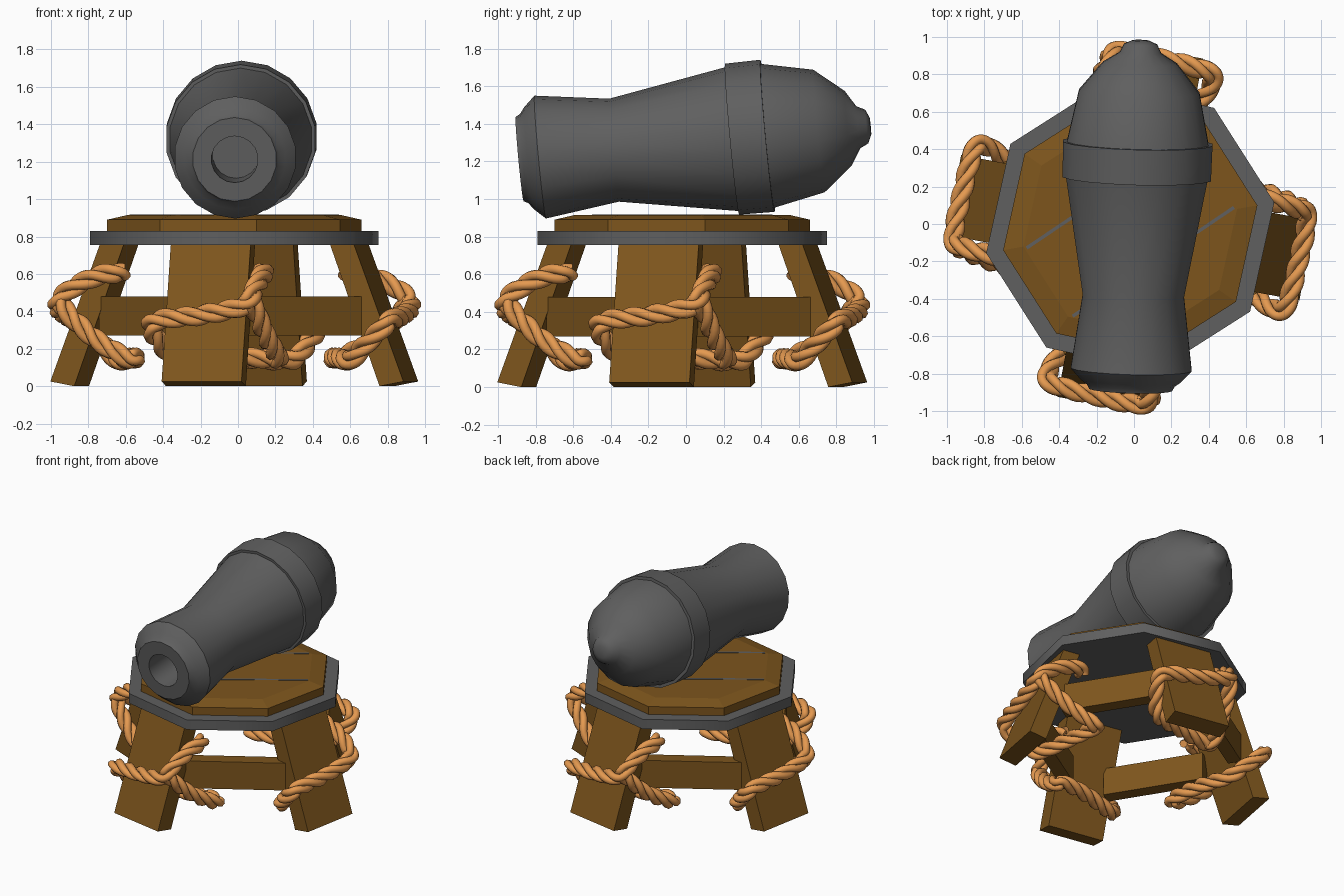
import bpy, bmesh, math
from mathutils import Vector, Matrix

if "Cube" in bpy.data.objects:
    bpy.data.objects.remove(bpy.data.objects["Cube"])

def material(name, rgb):
    m = bpy.data.materials.new(name)
    m.diffuse_color = (*rgb, 1)
    m.use_nodes = True
    m.node_tree.nodes["Principled BSDF"].inputs["Base Color"].default_value = m.diffuse_color
    return m

IRON = material("dark iron", (0.115, 0.115, 0.115))
WOOD = material("brown wood", (0.205, 0.091, 0.012))
ROPE = material("tan rope", (0.78, 0.32, 0.08))
CENTRE = Vector((-0.02, -0.02, 0))

def activate(ob):
    bpy.ops.object.select_all(action='DESELECT')
    ob.select_set(True)
    bpy.context.view_layer.objects.active = ob

def add(name, bm, mat, smooth=0):
    bmesh.ops.recalc_face_normals(bm, faces=bm.faces)
    me = bpy.data.meshes.new(name)
    bm.to_mesh(me)
    bm.free()
    ob = bpy.data.objects.new(name, me)
    bpy.context.collection.objects.link(ob)
    me.materials.append(mat)
    if smooth:
        activate(ob)
        bpy.ops.object.shade_smooth_by_angle(angle=math.radians(smooth))
    return ob

def lathe(profile, sides, start=0.0):
    """Revolve (height, radius) points around z."""
    bm = bmesh.new()
    rings = []
    for h, r in profile:
        if r == 0:
            rings.append([bm.verts.new((0, 0, h))] * sides)
        else:
            rings.append([bm.verts.new((r * math.cos(start + math.tau * i / sides),
                                        r * math.sin(start + math.tau * i / sides), h))
                          for i in range(sides)])
    for a, b in zip(rings, rings[1:]):
        for i in range(sides):
            j = (i + 1) % sides
            bm.faces.new(list(dict.fromkeys((a[i], a[j], b[j], b[i]))))
    return bm

def box(name, size, matrix, mat):
    bm = bmesh.new()
    bmesh.ops.create_cube(bm, size=1)
    bm.transform(matrix @ Matrix.Diagonal((*size, 1)))
    return add(name, bm, mat)

# Cannon barrel, lathed with a hollow bore and tilted up towards the breech
barrel = lathe([(.25, 0), (.25, .125), (0, .125), (0, .225), (.025, .238), (.05, .272),
                (.11, .328), (.505, .275), (1.135, .384), (1.135, .403), (1.325, .406),
                (1.325, .384), (1.60, .327), (1.755, .2), (1.81, .112), (1.855, .09),
                (1.875, .045), (1.875, 0)], 18, math.pi / 2)
axis = Vector((0.029, 1, 0.0936)).to_track_quat('Z', 'Y').to_matrix().to_4x4()
barrel.transform(Matrix.Translation((-0.018, -0.885, 1.2125)) @ axis)
add("cannon_barrel", barrel, IRON, 45)

# Octagonal platform: iron plate with a chamfered wooden deck
TURN = math.radians(10)
for name, profile, mat, smooth in (
        ("iron_plate", [(.755, 0), (.755, .782), (.83, .782), (.83, 0)], IRON, 50),
        ("wooden_deck", [(.828, 0), (.828, .69), (.89, .69), (.915, .58), (.915, 0)], WOOD, 0)):
    bm = lathe(profile, 8, TURN)
    bm.transform(Matrix.Translation(CENTRE))
    add(name, bm, mat, smooth)

# Dark seams between the deck planks
for side, label in ((1, "left"), (-1, "right")):
    m = Matrix.Translation(CENTRE) @ Matrix.Rotation(math.radians(34), 4, 'Z')
    box(f"deck_seam_{label}", (1.04, .018, .008),
        m @ Matrix.Translation((0, .22 * side, .9135)), IRON)

# Splayed legs: side profile (radius, height) extruded across the width
LEG = [(.83, 0), (.96, .025), (.69, .76), (.56, .76)]
HALF = .217
LEG_TURN = math.radians(-10.5)          # relative to the four main directions

def leg_matrix(i):
    return Matrix.Translation(CENTRE) @ Matrix.Rotation(
        -math.pi / 2 + LEG_TURN + i * math.pi / 2, 4, 'Z')

NAMES = ["front", "right", "back", "left"]
for i, n in enumerate(NAMES):
    bm = bmesh.new()
    near = [bm.verts.new((r, -HALF, z)) for r, z in LEG]
    far = [bm.verts.new((r, HALF, z)) for r, z in LEG]
    bm.faces.new(near)
    bm.faces.new(far)
    for k in range(4):
        j = (k + 1) % 4
        bm.faces.new((near[k], near[j], far[j], far[k]))
    bm.transform(leg_matrix(i))
    add(f"{n}_leg", bm, WOOD)

# Braces joining neighbouring legs
for i, n in enumerate(NAMES):
    a = leg_matrix(i) @ Vector((.66, .17, .375))
    b = leg_matrix(i + 1) @ Vector((.71, -.17, .375))
    d = b - a
    m = Matrix.Translation((a + b) / 2) @ Matrix.Rotation(math.atan2(d.y, d.x), 4, 'Z')
    box(f"{n}_brace", (d.length, .10, .21), m, WOOD)

# Rope path round a leg: (sideways, outward, height)
PATH = [(.13, .59, .60), (.16, .64, .605), (.14, .76, .58), (.10, .90, .50), (.05, .945, .43),
        (-.18, .90, .38), (-.40, .84, .355), (-.445, .79, .31), (-.38, .69, .21),
        (-.30, .62, .14), (-.05, .56, .15), (.19, .53, .15), (.235, .57, .15),
        (.18, .74, .25), (.12, .89, .39), (.08, .94, .47)]

def smooth_path(points, steps=10):
    p = [Vector(q) for q in points]
    p = [2 * p[0] - p[1]] + p + [2 * p[-1] - p[-2]]
    out = []
    for a, b, c, d in zip(p, p[1:], p[2:], p[3:]):
        for s in range(steps):
            t = s / steps
            out.append(.5 * (2 * b + (c - a) * t + (2 * a - 5 * b + 4 * c - d) * t ** 2
                             + (3 * b - a - 3 * c + d) * t ** 3))
    return out + [p[-2]]

def strands(path, count=3, offset=.030, pitch=.36):
    """Twist several strands around the path with a transported frame."""
    result = [[] for _ in range(count)]
    normal, travelled = Vector((0, 0, 1)), 0.0
    for k, p in enumerate(path):
        tangent = (path[min(k + 1, len(path) - 1)] - path[max(k - 1, 0)]).normalized()
        normal = (normal - tangent * normal.dot(tangent)).normalized()
        other = tangent.cross(normal)
        if k:
            travelled += (p - path[k - 1]).length
        for s in range(count):
            a = math.tau * (travelled / pitch + s / count)
            result[s].append(p + offset * (normal * math.cos(a) + other * math.sin(a)))
    return result

twisted = strands(smooth_path([(u, -v, z) for u, v, z in PATH]))
for i, n in enumerate(NAMES):
    m = Matrix.Translation(CENTRE) @ Matrix.Rotation(i * math.pi / 2, 4, 'Z')
    cu = bpy.data.curves.new(f"{n}_rope", 'CURVE')
    cu.dimensions = '3D'
    cu.bevel_depth = .027
    cu.bevel_resolution = 2
    cu.use_fill_caps = True
    for line in twisted:
        sp = cu.splines.new('POLY')
        sp.points.add(len(line) - 1)
        for pt, co in zip(sp.points, line):
            pt.co = (*(m @ co), 1)
    cu.materials.append(ROPE)
    ob = bpy.data.objects.new(f"{n}_rope", cu)
    bpy.context.collection.objects.link(ob)
    activate(ob)
    bpy.ops.object.convert(target='MESH')
    bpy.ops.object.shade_smooth_by_angle(angle=math.radians(50))
